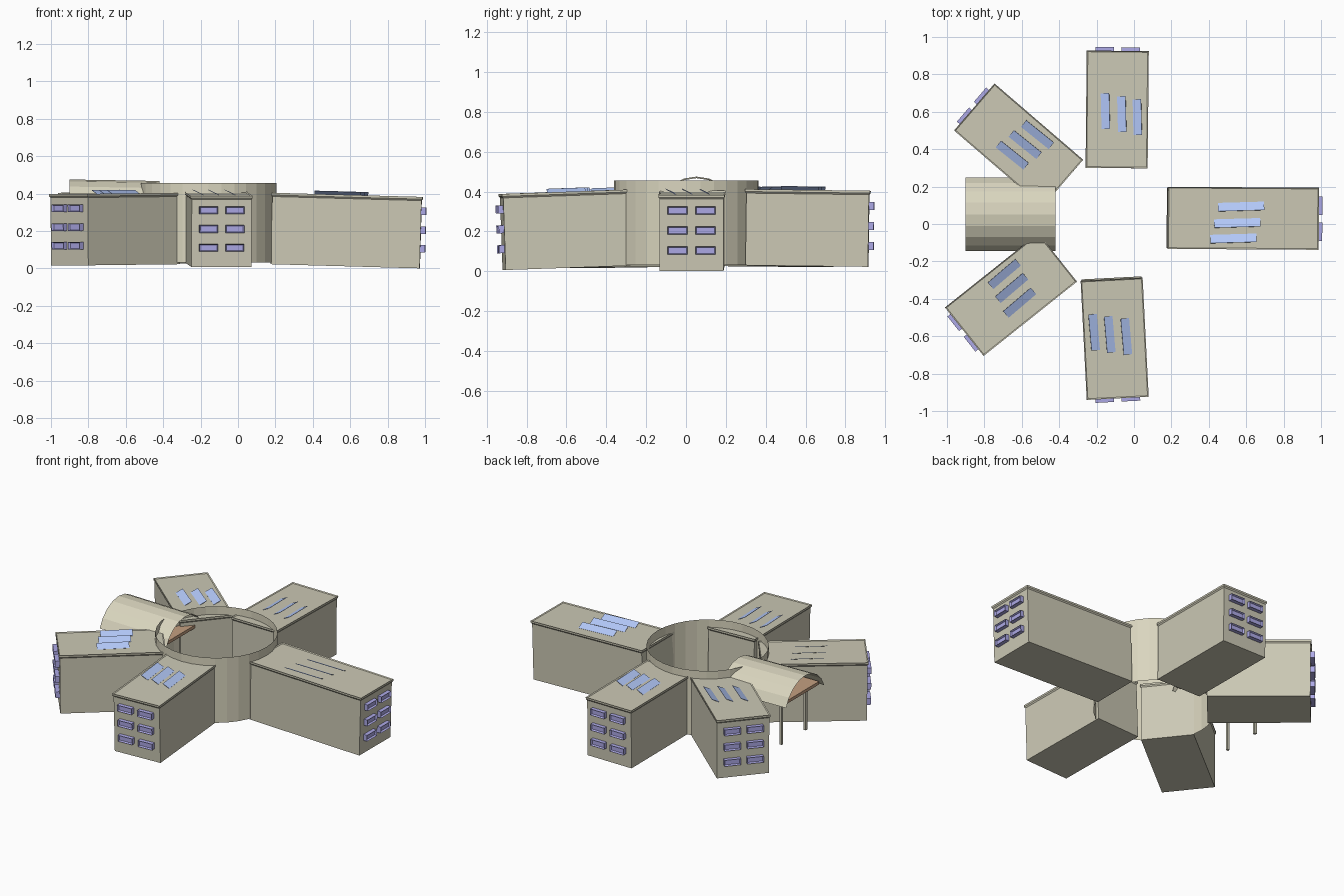
import bpy, bmesh
from math import sin, cos, radians, pi
from mathutils import Matrix, Vector

if "Cube" in bpy.data.objects:
    bpy.data.objects.remove(bpy.data.objects["Cube"])


def material(name, rgb):
    m = bpy.data.materials.new(name)
    m.diffuse_color = (*rgb, 1)
    m.use_nodes = True
    m.node_tree.nodes["Principled BSDF"].inputs["Base Color"].default_value = m.diffuse_color
    return m


WALL = material("wall", (0.60, 0.58, 0.46))
DRUM = material("drum_wall", (0.70, 0.67, 0.52))
GLASS = material("window_blue", (0.42, 0.40, 0.80))
SOLAR = material("solar_blue", (0.45, 0.58, 0.95))
BROWN = material("wood", (0.55, 0.35, 0.22))


def finish(name, bm, mat, matrix=Matrix()):
    bmesh.ops.recalc_face_normals(bm, faces=bm.faces[:])
    me = bpy.data.meshes.new(name)
    bm.to_mesh(me)
    bm.free()
    me.materials.append(mat)
    ob = bpy.data.objects.new(name, me)
    ob.matrix_world = matrix
    bpy.context.collection.objects.link(ob)
    return ob


def add_box(bm, x, y, z):
    """Box from three (min, max) ranges."""
    size = [b - a for a, b in (x, y, z)]
    mid = [(a + b) / 2 for a, b in (x, y, z)]
    return bmesh.ops.create_cube(bm, size=1, matrix=Matrix.Translation(mid) @ Matrix.Diagonal((*size, 1)))["verts"]


def facing_face(bm, verts, direction):
    bm.normal_update()
    faces = {f for v in verts for f in v.link_faces}
    return max(faces, key=lambda f: f.normal.dot(Vector(direction)))


def build_wing(name, inner, outer):
    a, b = Vector(inner), Vector(outer)
    length = (b - a).length
    u = (b - a).normalized()
    left = Vector((0, 0, 1)).cross(u).normalized()
    up = u.cross(left)
    mat = Matrix((u, left, up)).transposed().to_4x4()
    mat.translation = a

    # body with a flared roof lip and slightly sunken deck
    bm = bmesh.new()
    body = add_box(bm, (0, length), (-0.16, 0.16), (0, 0.362))
    top = facing_face(bm, body, (0, 0, 1))
    for grow, rise in ((0.006, 0.008), (0, 0.012)):
        top = bmesh.ops.extrude_discrete_faces(bm, faces=[top])["faces"][0]
        c = top.calc_center_median()
        for v in top.verts:
            v.co.x += grow if v.co.x > c.x else -grow
            v.co.y += grow if v.co.y > c.y else -grow
            v.co.z += rise
    bm.normal_update()
    bmesh.ops.inset_region(bm, faces=[top], thickness=0.009)
    for v in top.verts:
        v.co.z -= 0.005
    finish(name, bm, WALL, mat)

    # six framed windows on the outer end
    bm = bmesh.new()
    for y in (-0.07, 0.07):
        for z in (0.105, 0.205, 0.305):
            box = add_box(bm, (length - 0.005, length + 0.026), (y - 0.05, y + 0.05), (z - 0.02, z + 0.02))
            pane = facing_face(bm, box, (1, 0, 0))
            bmesh.ops.inset_region(bm, faces=[pane], thickness=0.007)
            for v in pane.verts:
                v.co.x -= 0.012
    finish(name + "_windows", bm, GLASS, mat)

    # three tilted solar strips on the roof
    bm = bmesh.new()
    for frac, y in ((0.485, 0.063), (0.46, -0.025), (0.435, -0.108)):
        m = (Matrix.Translation((frac * length, y, 0.388)) @ Matrix.Rotation(radians(2), 4, 'Z')
             @ Matrix.Rotation(radians(-26), 4, 'X') @ Matrix.Diagonal((0.31 * length, 0.05, 0.002, 1)))
        bmesh.ops.create_cube(bm, size=1, matrix=m)
    finish(name + "_solar_panels", bm, SOLAR, mat)


build_wing("right_wing", (0.175, 0.033, 0.022), (0.972, 0.028, 0.0))
build_wing("back_wing", (-0.093, 0.300, 0.030), (-0.087, 0.915, 0.022))
build_wing("back_left_wing", (-0.3825, 0.22, 0.026), (-0.8475, 0.62, 0.022))
build_wing("front_left_wing", (-0.41, -0.18, 0.022), (-0.90, -0.57, 0.016))
build_wing("front_wing", (-0.12, -0.288, 0.028), (-0.088, -0.913, 0.006))

# open central drum
bm = bmesh.new()
bmesh.ops.create_cone(bm, cap_ends=False, segments=32, radius1=0.363, radius2=0.363, depth=0.425,
                      matrix=Matrix.Translation((-0.158, 0.002, 0.2425)))
finish("central_drum", bm, DRUM)

# arched canopy over the entrance walkway
bm = bmesh.new()
R, HALF, N = 0.21, radians(70), 8
rings = []
for x, lift in ((-0.90, 0.0), (-0.42, -0.008)):
    ring = []
    for i in range(N + 1):
        t = -HALF + 2 * HALF * i / N
        ring.append(bm.verts.new((x, 0.052 + R * sin(t), 0.475 - R + R * cos(t) + lift)))
    rings.append(ring)
for i in range(N):
    bm.faces.new((rings[0][i], rings[0][i + 1], rings[1][i + 1], rings[1][i]))
finish("entrance_canopy", bm, DRUM)

# walkway floor and its posts
bm = bmesh.new()
add_box(bm, (-0.88, -0.43), (-0.12, 0.22), (0.345, 0.365))
finish("walkway_floor", bm, BROWN)
for side, y in (("front", -0.09), ("back", 0.16)):
    bm = bmesh.new()
    add_box(bm, (-0.81, -0.794), (y - 0.008, y + 0.008), (0.04, 0.35))
    finish("walkway_post_" + side, bm, WALL)
